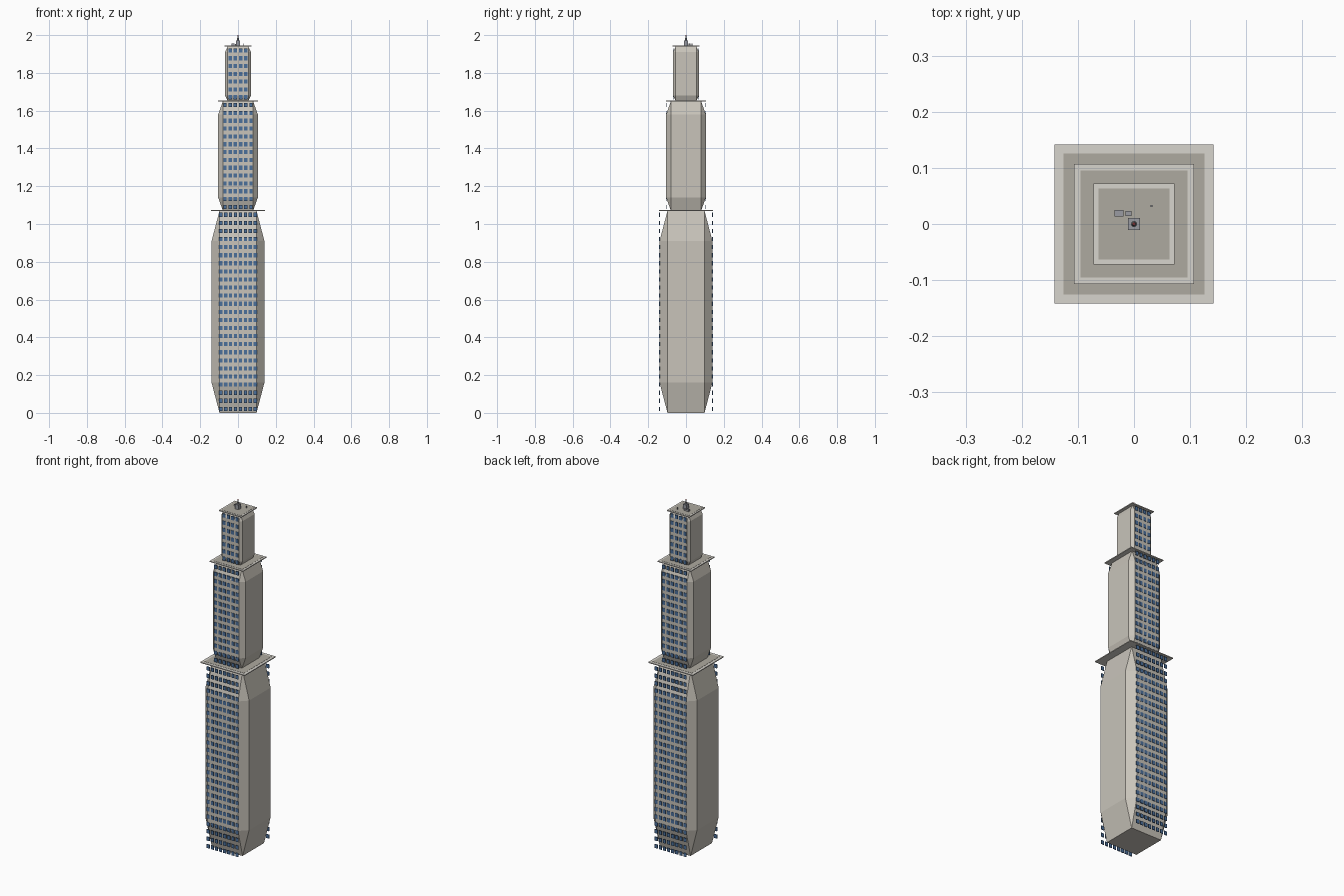
import bpy, bmesh
from mathutils import Matrix

if "Cube" in bpy.data.objects:
    bpy.data.objects.remove(bpy.data.objects["Cube"])


def material(name, rgb):
    m = bpy.data.materials.new(name)
    m.diffuse_color = (*rgb, 1)
    m.use_nodes = True
    m.node_tree.nodes["Principled BSDF"].inputs["Base Color"].default_value = m.diffuse_color
    return m


CONCRETE = material("concrete", (0.58, 0.55, 0.49))
TRIM = material("pale_trim", (0.68, 0.66, 0.61))
ROOF = material("roof_deck", (0.42, 0.40, 0.35))
GLASS = material("window_glass", (0.07, 0.16, 0.33))
METAL = material("metal", (0.32, 0.33, 0.36))
RED = material("beacon_red", (0.6, 0.08, 0.08))


def finish(bm, name, mat):
    me = bpy.data.meshes.new(name)
    bm.to_mesh(me)
    bm.free()
    me.materials.append(mat)
    ob = bpy.data.objects.new(name, me)
    bpy.context.collection.objects.link(ob)
    return ob


def add_box(bm, loc, size):
    bmesh.ops.create_cube(bm, size=1, matrix=Matrix.Translation(loc) @ Matrix.Diagonal((*size, 1)))


def box(name, x, y, z0, z1, sx, sy, mat):
    bm = bmesh.new()
    add_box(bm, (x, y, (z0 + z1) / 2), (sx, sy, z1 - z0))
    return finish(bm, name, mat)


def cone(name, z0, z1, r0, r1, mat):
    bm = bmesh.new()
    bmesh.ops.create_cone(bm, cap_ends=True, segments=8, radius1=r0, radius2=r1,
                          depth=z1 - z0, matrix=Matrix.Translation((0, 0, (z0 + z1) / 2)))
    return finish(bm, name, mat)


def tower_block(name, half, z0, z1, chamfer):
    # chamfered unit cube, stretched so the chamfer stretches with it
    bm = bmesh.new()
    bmesh.ops.create_cube(bm, size=1)
    bmesh.ops.bevel(bm, geom=bm.edges[:], offset=chamfer, segments=1,
                    affect='EDGES', offset_type='OFFSET')
    bm.transform(Matrix.Translation((0, 0, (z0 + z1) / 2))
                 @ Matrix.Diagonal((2 * half, 2 * half, z1 - z0, 1)))
    return finish(bm, name, CONCRETE)


def windows(name, half, z0, z1, cols, rows, pitch):
    # window grids on the front and back faces
    for side, label in ((-1, "front"), (1, "back")):
        bm = bmesh.new()
        step = (z1 - z0) / rows
        for r in range(rows):
            for c in range(cols):
                add_box(bm, ((c - (cols - 1) / 2) * pitch, side * half, z0 + (r + 0.5) * step),
                        (0.018, 0.004, 0.022))
        finish(bm, f"{name}_windows_{label}", GLASS)


# name, half width, bottom, top, chamfer, window columns, rows, pitch, ledge half, deck half
TIERS = [
    ("lower", 0.140, 0.0, 1.07, 0.15, 8, 25, 0.0263, 0.142, 0.126),
    ("middle", 0.105, 1.07, 1.65, 0.12, 6, 14, 0.0275, 0.107, 0.095),
    ("upper", 0.068, 1.65, 1.94, 0.10, 4, 7, 0.0275, 0.072, 0.063),
]
for name, half, z0, z1, ch, cols, rows, pitch, ledge, deck in TIERS:
    tower_block(name + "_block", half, z0, z1, ch)
    windows(name, half, z0, z1, cols, rows, pitch)
    box(name + "_ledge", 0, 0, z1 - 0.001, z1 + 0.004, 2 * ledge, 2 * ledge, TRIM)
    box(name + "_roof_deck", 0, 0, z1, z1 + 0.005, 2 * deck, 2 * deck, ROOF)

# rooftop equipment
box("mast_base", 0, 0, 1.944, 1.972, 0.022, 0.022, METAL)
box("roof_unit_large", -0.027, 0.019, 1.944, 1.955, 0.016, 0.012, METAL)
box("roof_unit_small", -0.010, 0.019, 1.944, 1.953, 0.011, 0.009, METAL)
box("roof_vent", 0.031, 0.032, 1.944, 1.956, 0.004, 0.004, METAL)

# mast and beacon
cone("mast", 1.972, 1.996, 0.005, 0.003, METAL)
cone("beacon", 1.996, 2.0, 0.003, 0.002, RED)
